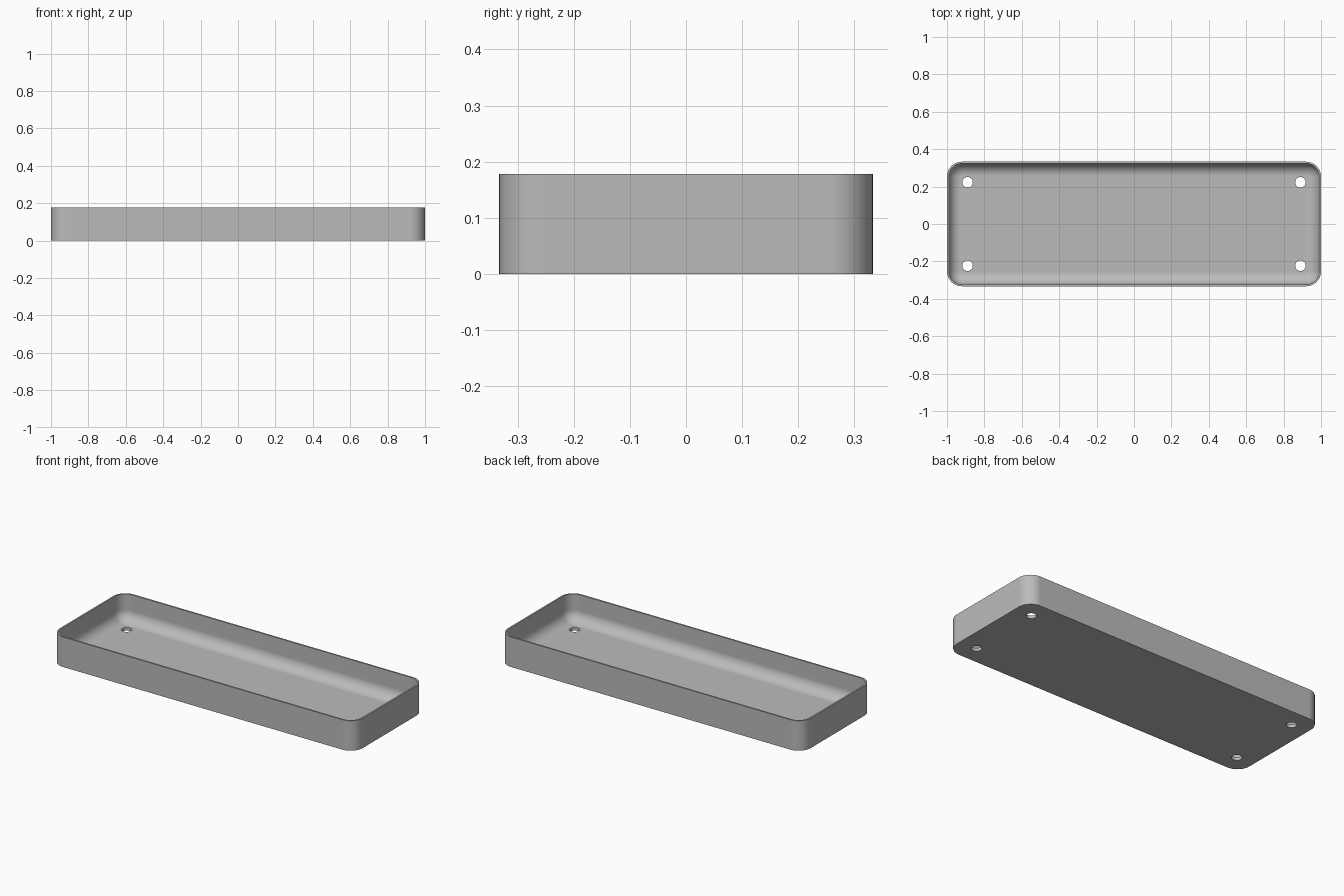
import bpy, bmesh, math

cube = bpy.data.objects.get("Cube")
if cube:
    bpy.data.objects.remove(cube, do_unlink=True)

HALF_X, HALF_Y, HEIGHT = 1.0, 0.333, 0.178
CORNER, WALL, FLOOR, FILLET = 0.08, 0.01, 0.018, 0.066
SEGMENTS = 12

grey = bpy.data.materials.new("light grey")
grey.use_nodes = True
colour = (0.5, 0.5, 0.5, 1)
grey.diffuse_color = colour
grey.node_tree.nodes["Principled BSDF"].inputs["Base Color"].default_value = colour


def ring(bm, inset, z):
    """Rounded rectangle, shrunk by inset, at height z."""
    radius = CORNER - inset
    verts = []
    for corner, (sx, sy) in enumerate([(1, 1), (-1, 1), (-1, -1), (1, -1)]):
        for i in range(SEGMENTS + 1):
            a = math.pi / 2 * (corner + i / SEGMENTS)
            verts.append(bm.verts.new((sx * (HALF_X - CORNER) + radius * math.cos(a),
                                       sy * (HALF_Y - CORNER) + radius * math.sin(a), z)))
    return verts


# Tray section: outer wall, rim, inner wall, then the fillet to the floor
section = [(0, 0), (0, HEIGHT), (WALL, HEIGHT)]
for i in range(SEGMENTS + 1):
    a = math.pi / 2 * i / SEGMENTS
    section.append((WALL + FILLET * (1 - math.cos(a)),
                    FLOOR + FILLET * (1 - math.sin(a))))

bm = bmesh.new()
rings = [ring(bm, inset, z) for inset, z in section]
for low, high in zip(rings, rings[1:]):
    for i in range(len(low)):
        j = (i + 1) % len(low)
        bm.faces.new((low[i], low[j], high[j], high[i]))
bm.faces.new(rings[0])
bm.faces.new(rings[-1])
bmesh.ops.recalc_face_normals(bm, faces=bm.faces)
mesh = bpy.data.meshes.new("tray")
bm.to_mesh(mesh)
bm.free()
mesh.materials.append(grey)
tray = bpy.data.objects.new("tray", mesh)
bpy.context.collection.objects.link(tray)
bpy.context.view_layer.objects.active = tray

# Four screw holes through the floor
for sx in (-1, 1):
    for sy in (-1, 1):
        bpy.ops.mesh.primitive_cylinder_add(vertices=32, radius=0.028, depth=0.1,
                                            location=(sx * 0.89, sy * 0.223, 0))
        cutter = bpy.context.object
        cutter.name = "hole_cutter"
        cutter.hide_render = True
        cutter.data.materials.append(grey)
        bpy.context.view_layer.objects.active = tray
        cut = tray.modifiers.new("hole", 'BOOLEAN')
        cut.operation = 'DIFFERENCE'
        cut.solver = 'EXACT'
        cut.object = cutter
        bpy.ops.object.modifier_apply(modifier=cut.name)
        bpy.data.objects.remove(cutter, do_unlink=True)

# Smooth curves, crisp rim and hole edges
bpy.ops.object.select_all(action='DESELECT')
tray.select_set(True)
bpy.ops.object.shade_smooth_by_angle(angle=math.radians(35))
weighted = tray.modifiers.new("even shading", 'WEIGHTED_NORMAL')
weighted.keep_sharp = True
